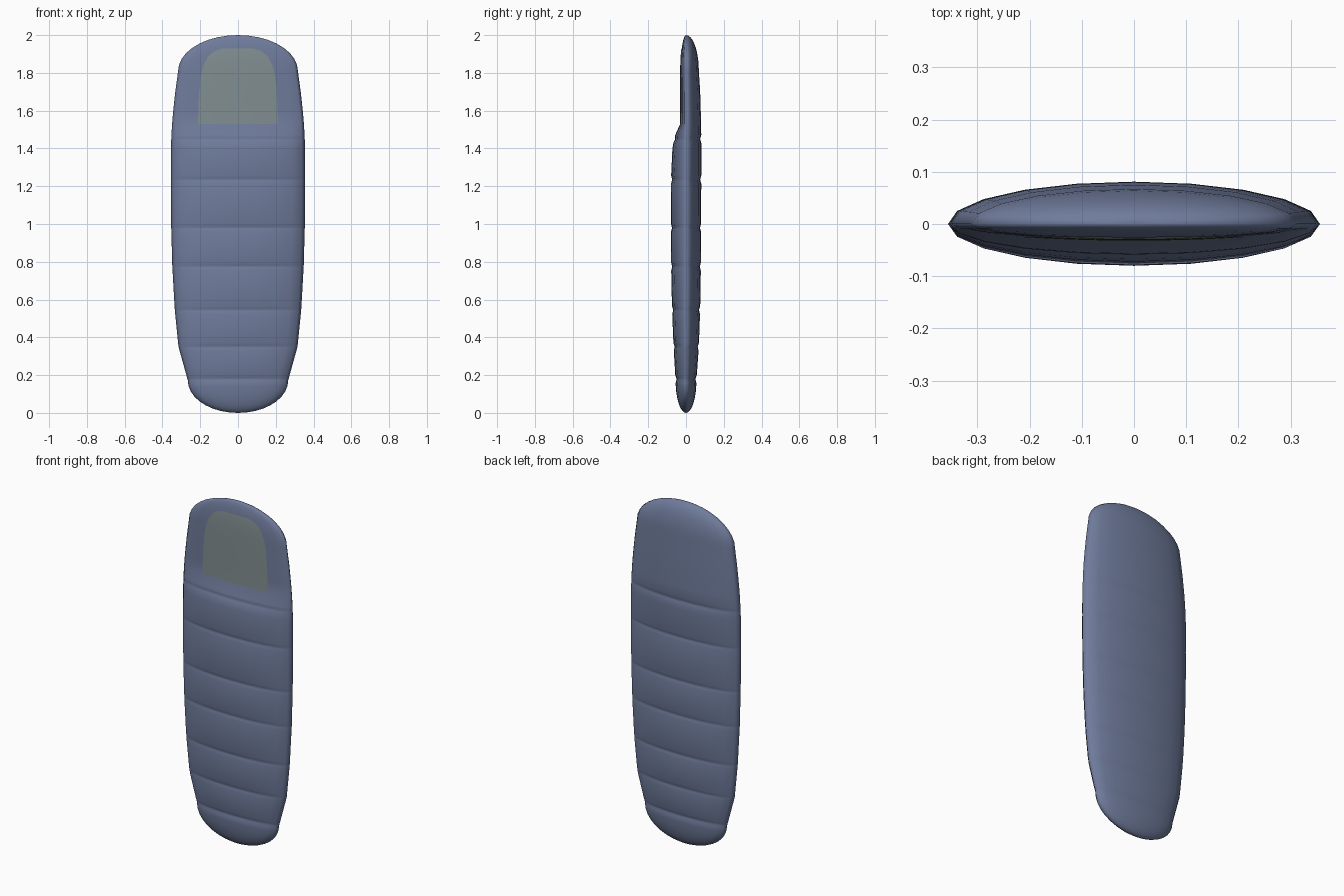
import bpy, bmesh, math

if "Cube" in bpy.data.objects:
    bpy.data.objects.remove(bpy.data.objects["Cube"])

# z, half width, back depth, front depth
PROFILE = [(0.17, .265, .055, .055), (0.35, .315, .068, .066), (0.55, .335, .075, .074),
           (0.78, .348, .079, .079), (1.0, .354, .08, .08), (1.25, .356, .081, .079),
           (1.40, .355, .081, .072), (1.46, .353, .081, .062), (1.53, .349, .080, .031),
           (1.60, .343, .078, .030), (1.70, .332, .075, .030), (1.81, .317, .068, .029)]
SEAMS = [0.18, 0.35, 0.545, 0.775, 0.98, 1.235, 1.45]


def section(z):
    """Half width, back depth and front depth at height z."""
    lo, hi = PROFILE[0], PROFILE[-1]
    if z < lo[0]:
        k = math.sqrt(max(0, 1 - ((lo[0] - z) / lo[0]) ** 2))
        return [v * k for v in lo[1:]]
    if z > hi[0]:
        k = math.sqrt(max(0, 1 - ((z - hi[0]) / (2 - hi[0])) ** 2))
        return [v * k for v in hi[1:]]
    for a, b in zip(PROFILE, PROFILE[1:]):
        if z <= b[0]:
            t = (z - a[0]) / (b[0] - a[0])
            return [p + (q - p) * t for p, q in zip(a[1:], b[1:])]


def material(name, color):
    m = bpy.data.materials.new(name)
    m.diffuse_color = (*color, 1)
    m.use_nodes = True
    m.node_tree.nodes["Principled BSDF"].inputs["Base Color"].default_value = m.diffuse_color
    return m


def finish(name, bm, mat):
    bmesh.ops.recalc_face_normals(bm, faces=bm.faces)
    me = bpy.data.meshes.new(name)
    bm.to_mesh(me)
    bm.free()
    ob = bpy.data.objects.new(name, me)
    bpy.context.collection.objects.link(ob)
    me.materials.append(mat)
    for p in me.polygons:
        p.use_smooth = True
    return ob


blue = material("quilted_fabric", (0.16, 0.20, 0.33))
sage = material("lining_fabric", (0.22, 0.27, 0.28))

# Quilted bag body: elliptical rings with a notch at each seam
rows = {p[0]: 0 for p in PROFILE}
for i in range(1, 9):
    a = math.radians(90 * i / 9)
    rows[0.17 - 0.17 * math.sin(a)] = 0
    rows[1.81 + 0.19 * math.sin(a)] = 0
for s in SEAMS:
    rows = {z: d for z, d in rows.items() if abs(z - s) > 0.022}
    rows.update({s - .022: 0, s - .007: .004, s: .006, s + .007: .004, s + .022: 0})
N = 20
bm = bmesh.new()
rings = []
for z in sorted(rows):
    w, back, front = section(z)
    ring = []
    for i in range(N):
        a = 2 * math.pi * i / N
        depth = (back if math.sin(a) > 0 else front) - rows[z]
        ring.append(bm.verts.new((w * math.cos(a), depth * math.sin(a), z)))
    rings.append(ring)
for r, s in zip(rings, rings[1:]):
    for i in range(N):
        j = (i + 1) % N
        bm.faces.new((r[i], r[j], s[j], s[i]))
for ring, z in ((rings[0], 0), (rings[-1], 2)):
    tip = bm.verts.new((0, 0, z))
    for i in range(N):
        bm.faces.new((ring[i], ring[(i + 1) % N], tip))
finish("sleeping_bag", bm, blue)

# Face lining panel lying on the flat front of the hood
bm = bmesh.new()
outline = [(1.53, .212), (1.58, .21), (1.65, .208), (1.72, .203), (1.78, .197), (1.82, .189),
           (1.86, .174), (1.89, .155), (1.91, .132), (1.922, .105), (1.928, .08)]
M = 16
grid = []
for z, half in outline:
    w, back, front = section(z)
    row = []
    for i in range(M + 1):
        x = half * (2 * i / M - 1)
        row.append(bm.verts.new((x, -front * math.sqrt(1 - (x / w) ** 2) - .002, z)))
    grid.append(row)
for r, s in zip(grid, grid[1:]):
    for i in range(M):
        bm.faces.new((r[i], r[i + 1], s[i + 1], s[i]))
panel = finish("face_lining", bm, sage)
